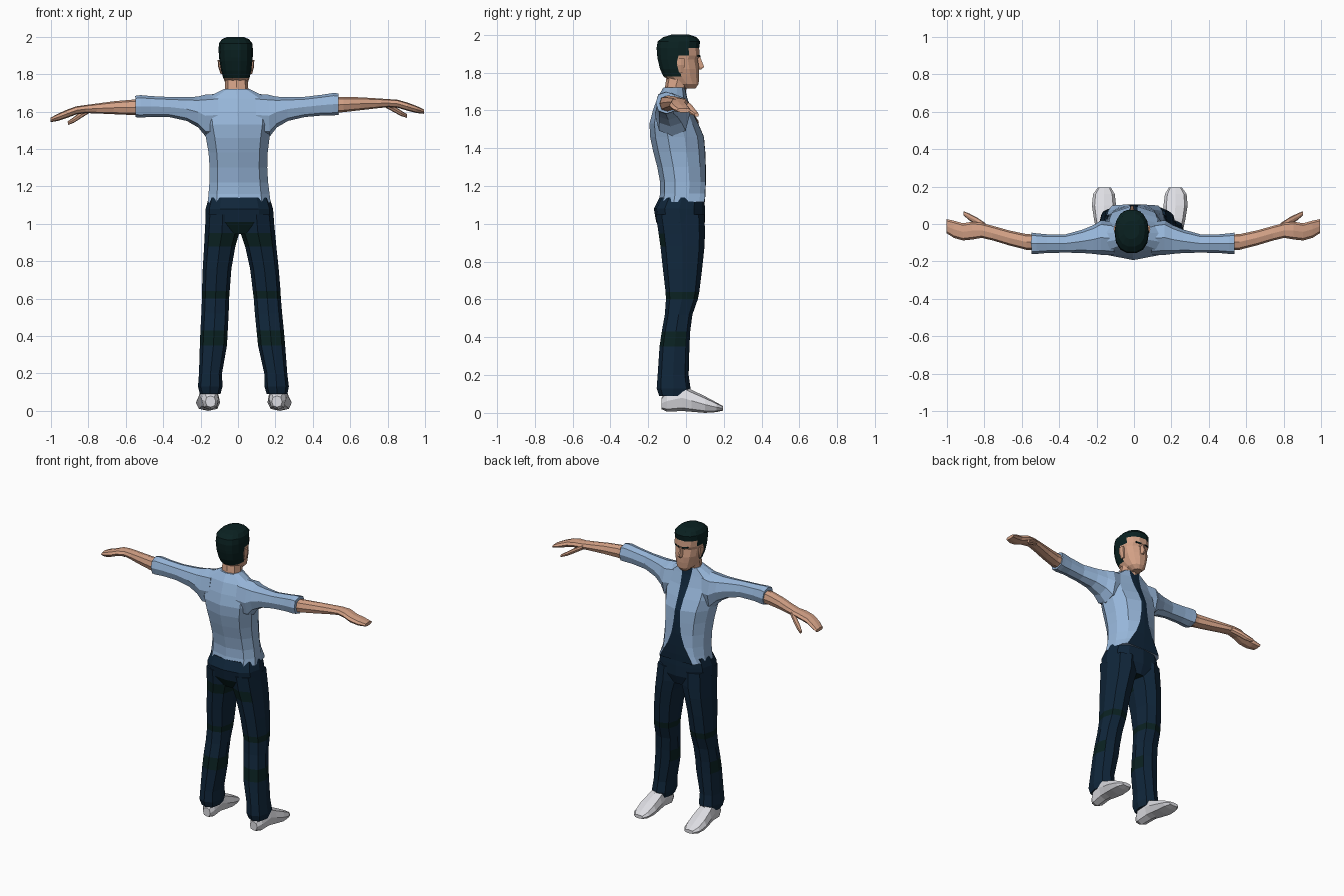
import bpy, bmesh, math
from mathutils import Vector

def colour(name, rgb):
    m = bpy.data.materials.new(name)
    m.diffuse_color = (*rgb, 1)
    return m

SKIN = colour("skin", (0.66, 0.36, 0.24))
SHIRT = colour("light_blue_cloth", (0.31, 0.47, 0.70))
NAVY = colour("navy_cloth", (0.005, 0.019, 0.042))
DARK = colour("dark_green", (0.003, 0.015, 0.015))
WHITE = colour("white_shoe", (0.72, 0.72, 0.76))

def lean(z):
    # slight sideways stance of the body
    return 0.032 * (1 - z / 1.4)

def loft(name, rings, mats, rule=None):
    """Skin a list of point rings, cap both ends, colour faces by rule(centre)."""
    bm = bmesh.new()
    loops = [[bm.verts.new((p[0] + lean(p[2]), p[1], p[2])) for p in r] for r in rings]
    n = len(rings[0])
    for a, b in zip(loops, loops[1:]):
        for i in range(n):
            j = (i + 1) % n
            bm.faces.new((a[i], a[j], b[j], b[i]))
    bm.faces.new(loops[0])
    bm.faces.new(loops[-1])
    bmesh.ops.recalc_face_normals(bm, faces=bm.faces)
    if rule:
        for f in bm.faces:
            c = f.calc_center_median()
            f.material_index = rule(Vector((c.x - lean(c.z), c.y, c.z)))
    me = bpy.data.meshes.new(name)
    bm.to_mesh(me)
    bm.free()
    for m in mats:
        me.materials.append(m)
    ob = bpy.data.objects.new(name, me)
    bpy.context.collection.objects.link(ob)
    return ob

def oval(axis, t, a0, a1, b0, b1, n=8, power=0.8):
    """Rounded section at t along an axis, filling a0..a1 by b0..b1."""
    pts = []
    for i in range(n):
        w = 2 * math.pi * i / n
        c, s = math.cos(w), math.sin(w)
        u = (a0 + a1) / 2 + (a1 - a0) / 2 * math.copysign(abs(c) ** power, c)
        v = (b0 + b1) / 2 + (b1 - b0) / 2 * math.copysign(abs(s) ** power, s)
        pts.append({'x': (t, u, v), 'y': (u, t, v), 'z': (u, v, t)}[axis])
    return pts

def side(rings, s):
    return [[(p[0] * s, p[1], p[2]) for p in r] for r in rings]

# Shirt body: z, half width, back, front, half width of the open front
torso = [(1.115, .168, -.145, .100, .125), (1.16, .163, -.137, .103, .100),
         (1.22, .157, -.137, .105, .065), (1.30, .154, -.152, .105, .036),
         (1.38, .158, -.173, .102, .024), (1.46, .170, -.190, .095, .020),
         (1.53, .185, -.193, .065, .022), (1.60, .190, -.175, .030, .028),
         (1.67, .170, -.150, .005, .034), (1.72, .070, -.120, -.005, .038)]

def torso_ring(z, w, b, f, o):
    d = f - b
    x2 = max(w * .68, o + .02)
    half = [(o, f - .002), (x2, f - d * .12), (w * .95, f - d * .36),
            (w, b + d * .33), (w * .72, b + d * .10)]
    return ([(0, f, z)] + [(x, y, z) for x, y in half] + [(0, b, z)]
            + [(-x, y, z) for x, y in reversed(half)])

shirt = loft("shirt_body", [torso_ring(*r) for r in torso], [SHIRT, NAVY])
# dark undershirt: the two strips beside the centre front
for p in shirt.data.polygons:
    if len(p.vertices) == 4 and all(v % 12 in (0, 1, 11) for v in p.vertices):
        p.material_index = 1

# Hips
hips = [(1.14, .163, -.140, .097), (1.08, .180, -.170, .100),
        (1.01, .184, -.158, .100), (.945, .165, -.120, .075)]
loft("trouser_hips", [oval('z', z, -w, w, b, f, 12) for z, w, b, f in hips],
     [NAVY, DARK], lambda c: int(c.z < 1.0 and c.y < -.02 and abs(c.x) < .12))

# Trouser legs: z, inner, outer, back, front
leg = [(1.05, .000, .180, -.160, .098), (.95, .004, .188, -.145, .100),
       (.88, .026, .193, -.135, .098), (.76, .050, .203, -.122, .085),
       (.64, .062, .210, -.108, .070), (.60, .066, .211, -.106, .062),
       (.52, .070, .216, -.112, .034), (.43, .077, .223, -.128, .022),
       (.35, .083, .228, -.140, .018), (.20, .113, .236, -.150, .014),
       (.13, .112, .243, -.155, .024), (.09, .124, .234, -.142, .012)]

def leg_rule(c):
    if .60 < c.z < .64 or (.35 < c.z < .43 and c.y < 0):
        return 1
    return int(.88 < c.z < .95 and c.y < -.05 and abs(c.x) < .14)

# Shoes: y, inner, outer, bottom, top
shoe = [(-.13, .150, .205, .02, .08), (-.10, .135, .225, .006, .12),
        (-.02, .135, .235, .010, .150), (.03, .130, .245, .006, .122),
        (.10, .127, .256, .000, .088), (.16, .134, .250, .004, .056),
        (.195, .155, .225, .012, .036)]

# Arms: x, back, front, bottom, top
sleeve = [(.10, -.165, .010, 1.47, 1.695), (.17, -.165, .020, 1.465, 1.69),
          (.21, -.160, -.005, 1.515, 1.68), (.27, -.155, -.030, 1.55, 1.677),
          (.36, -.153, -.055, 1.57, 1.678), (.46, -.155, -.055, 1.572, 1.683),
          (.515, -.160, -.050, 1.568, 1.688), (.543, -.160, -.046, 1.570, 1.684)]
forearm = [(.50, -.143, -.057, 1.580, 1.667), (.57, -.138, -.054, 1.582, 1.663),
           (.66, -.115, -.035, 1.586, 1.655), (.75, -.088, -.010, 1.590, 1.643),
           (.81, -.074, .006, 1.592, 1.635), (.86, -.083, .012, 1.585, 1.628),
           (.91, -.088, .004, 1.566, 1.610), (.96, -.074, .018, 1.550, 1.588),
           (1.0, -.048, .026, 1.543, 1.566)]
thumb = [(.79, -.035, .005, 1.593, 1.625), (.835, -.005, .035, 1.565, 1.600),
         (.875, .018, .055, 1.540, 1.570), (.907, .045, .068, 1.528, 1.548)]

for s, tag in ((1, "right"), (-1, "left")):
    loft("trouser_leg_" + tag, side([oval('z', *r) for r in leg], s), [NAVY, DARK], leg_rule)
    loft("shoe_" + tag, side([oval('y', *r) for r in shoe], s), [WHITE])
    for part, rows, mat in (("sleeve_", sleeve, SHIRT), ("forearm_hand_", forearm, SKIN),
                            ("thumb_", thumb, SKIN)):
        rings = side([oval('x', *r) for r in rows], s)
        # one arm is held slightly higher
        if s > 0:
            rings = [[(x, y, z + .045 * max(0, x - .35) / .65) for x, y, z in r] for r in rings]
        loft(part + tag, rings, [mat])

# Neck
neck = [(1.66, .066, -.115, -.005), (1.73, .062, -.110, .004), (1.80, .060, -.100, .030)]
loft("neck", [oval('z', z, -w, w, b, f) for z, w, b, f in neck], [SKIN])

# Head: z, half width, back, front
head = [(1.715, .028, -.010, .050), (1.74, .055, -.060, .068), (1.78, .070, -.122, .072),
        (1.82, .082, -.140, .072), (1.87, .088, -.152, .064), (1.89, .090, -.155, .075),
        (1.93, .092, -.158, .072), (1.965, .089, -.152, .077), (1.987, .072, -.122, .058),
        (2.0, .042, -.080, .018)]

def hair_rule(c):
    return int(c.z > 1.935 or (c.y < .0 and c.z > 1.88) or (c.y < -.05 and c.z > 1.77))

loft("head", [oval('z', z, -w, w, b, f, 14, .85) for z, w, b, f in head], [SKIN, DARK], hair_rule)

# Nose
loft("nose", [[(-.006, .06, 1.885), (.006, .06, 1.885), (.004, .074, 1.885), (-.004, .074, 1.885)],
              [(-.016, .06, 1.825), (.016, .06, 1.825), (.006, .096, 1.830), (-.006, .096, 1.830)],
              [(-.014, .06, 1.815), (.014, .06, 1.815), (.005, .080, 1.815), (-.005, .080, 1.815)]],
     [SKIN])

# Ears and eyebrows
for s, tag in ((1, "right"), (-1, "left")):
    loft("ear_" + tag, side([oval('z', 1.80, .070, .084, -.038, -.012, 6),
                             oval('z', 1.84, .074, .096, -.050, -.005, 6),
                             oval('z', 1.875, .078, .098, -.048, -.006, 6)], s), [SKIN])
    loft("eyebrow_" + tag, side([[(.014, .070, 1.882), (.014, .077, 1.882), (.014, .077, 1.890), (.014, .070, 1.890)],
                                 [(.048, .059, 1.886), (.048, .066, 1.886), (.048, .066, 1.894), (.048, .059, 1.894)]], s), [DARK])
